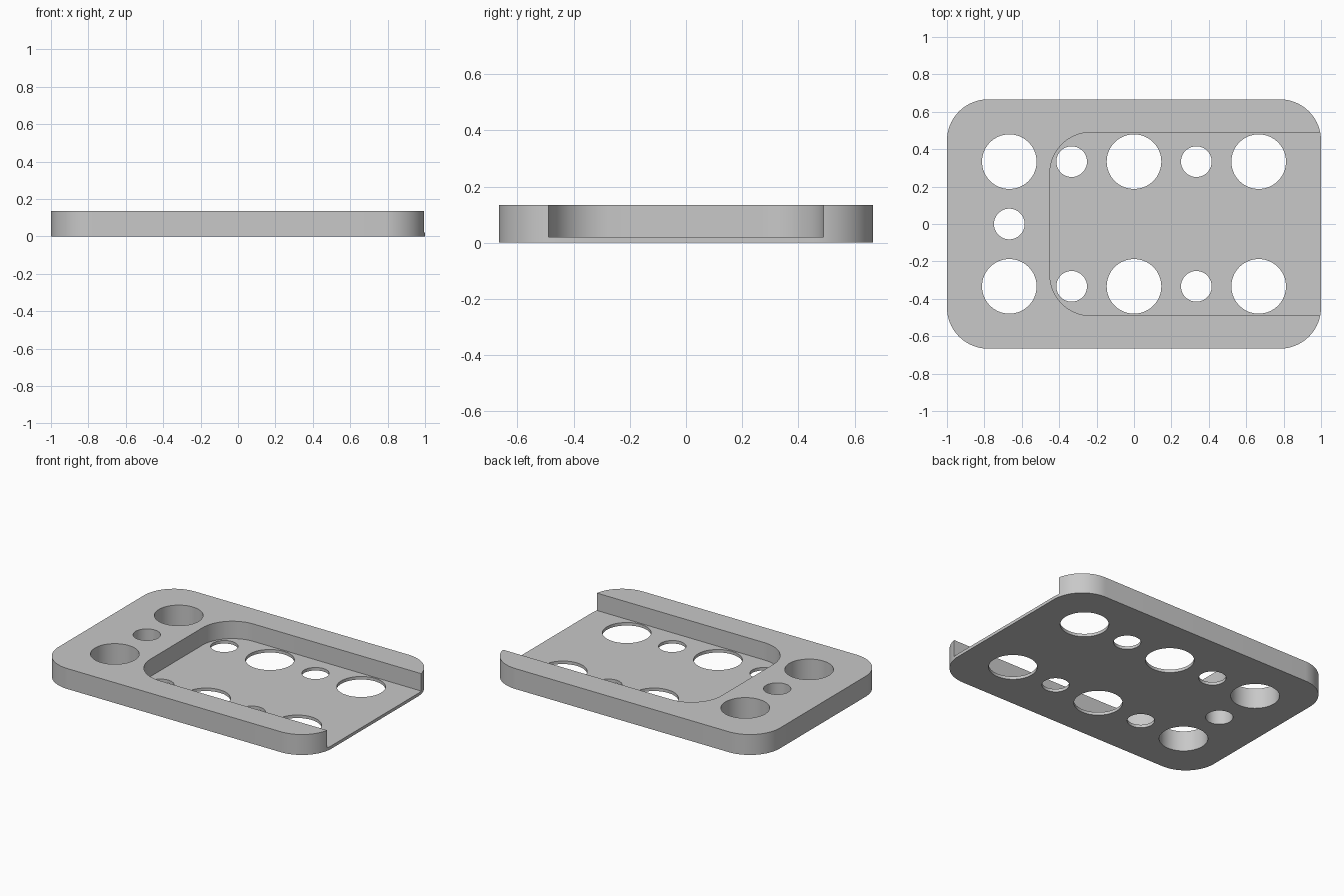
import bpy, bmesh
from math import cos, sin, pi, radians

if "Cube" in bpy.data.objects:
    bpy.data.objects.remove(bpy.data.objects["Cube"], do_unlink=True)

LENGTH, WIDTH, HEIGHT = 2.0, 1.333, 0.135
FLOOR = 0.02
CORNER = 0.22

grey = bpy.data.materials.new("light grey")
grey.use_nodes = True
colour = (0.58, 0.58, 0.58, 1)
grey.diffuse_color = colour
grey.node_tree.nodes["Principled BSDF"].inputs["Base Color"].default_value = colour


def rounded_outline(x0, x1, y0, y1, r, steps=20):
    """Counter-clockwise outline of a rectangle with round corners."""
    centres = [(x1 - r, y1 - r), (x0 + r, y1 - r), (x0 + r, y0 + r), (x1 - r, y0 + r)]
    return [(cx + r * cos((q + i / steps) * pi / 2), cy + r * sin((q + i / steps) * pi / 2))
            for q, (cx, cy) in enumerate(centres) for i in range(steps + 1)]


def circle_outline(cx, cy, r, sides=64):
    return [(cx + r * cos(2 * pi * i / sides), cy + r * sin(2 * pi * i / sides))
            for i in range(sides)]


def prisms(name, outlines, z0, z1):
    """Extrude each outline from z0 to z1 into one object."""
    bm = bmesh.new()
    for outline in outlines:
        face = bm.faces.new([bm.verts.new((x, y, z0)) for x, y in outline])
        top = bmesh.ops.extrude_face_region(bm, geom=[face], use_keep_orig=True)["geom"]
        for v in top:
            if isinstance(v, bmesh.types.BMVert):
                v.co.z = z1
    bmesh.ops.recalc_face_normals(bm, faces=bm.faces)
    mesh = bpy.data.meshes.new(name)
    bm.to_mesh(mesh)
    bm.free()
    mesh.materials.append(grey)
    obj = bpy.data.objects.new(name, mesh)
    bpy.context.collection.objects.link(obj)
    return obj


# Solid slab
plate = prisms("base_plate", [rounded_outline(-LENGTH / 2, LENGTH / 2, -WIDTH / 2, WIDTH / 2, CORNER)],
               0, HEIGHT)

# Pocket open at the +x end
pocket = prisms("pocket_cutter", [rounded_outline(-0.45, 1.5, -0.49, 0.49, CORNER)], FLOOR, 0.3)

# Alternating large and small through holes in two rows, plus one small end hole
pitch = 1 / 3
large, small = 0.146, 0.082
holes = [circle_outline(i * pitch, side * pitch, small if i % 2 else large)
         for side in (-1, 1) for i in range(-2, 3)]
holes.append(circle_outline(-2 * pitch, 0, small))
hole_cutter = prisms("hole_cutter", holes, -0.1, 0.4)

bpy.ops.object.select_all(action="DESELECT")
bpy.context.view_layer.objects.active = plate
plate.select_set(True)
for cutter in (pocket, hole_cutter):
    cutter.hide_render = True
    mod = plate.modifiers.new(cutter.name, "BOOLEAN")
    mod.operation = "DIFFERENCE"
    mod.solver = "EXACT"
    mod.object = cutter
    bpy.ops.object.modifier_apply(modifier=mod.name)
    bpy.data.objects.remove(cutter, do_unlink=True)

bpy.ops.object.shade_smooth_by_angle(angle=radians(30))
